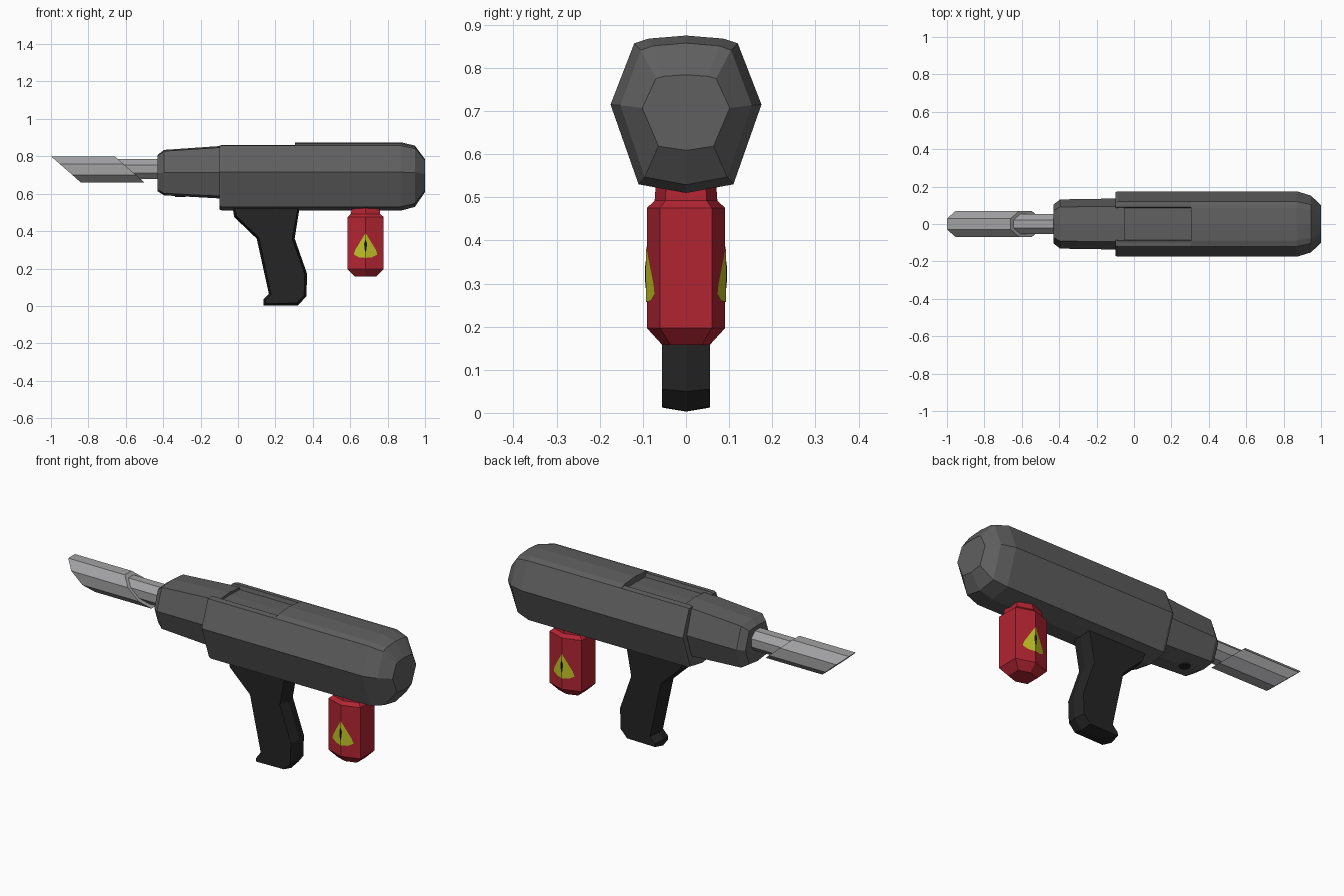
import bpy, bmesh, math
from mathutils import Vector

cube = bpy.data.objects.get("Cube")
if cube:
    bpy.data.objects.remove(cube)


def material(name, r, g, b):
    m = bpy.data.materials.new(name)
    m.use_nodes = True
    m.diffuse_color = (r, g, b, 1)
    m.node_tree.nodes["Principled BSDF"].inputs["Base Color"].default_value = (r, g, b, 1)
    return m


GREY = material("body grey", .115, .115, .115)
BLACK = material("grip black", .018, .018, .018)
SILVER = material("silver", .36, .36, .37)
RED = material("canister red", .44, .018, .032)
YELLOW = material("label yellow", .55, .55, .02)


def finish(name, bm, mat):
    bmesh.ops.recalc_face_normals(bm, faces=bm.faces)
    mesh = bpy.data.meshes.new(name)
    bm.to_mesh(mesh)
    bm.free()
    mesh.materials.append(mat)
    obj = bpy.data.objects.new(name, mesh)
    bpy.context.collection.objects.link(obj)
    return obj


def loft(name, rings, mat):
    """Skin closed rings of equal length and cap both ends."""
    bm = bmesh.new()
    loops = [[bm.verts.new(p) for p in ring] for ring in rings]
    n = len(loops[0])
    for a, b in zip(loops, loops[1:]):
        for i in range(n):
            j = (i + 1) % n
            bm.faces.new((a[i], a[j], b[j], b[i]))
    bm.faces.new(loops[0])
    bm.faces.new(loops[-1])
    return finish(name, bm, mat)


def section(x, half, sy=1, sz=1, mid=.7):
    """Mirror a half profile, running from top to bottom, into a ring at x."""
    pts = half + [(-y, z) for y, z in half[-2:0:-1]]
    return [(x, y * sy, mid + (z - mid) * sz) for y, z in pts]


# Main housing with a sunken strip on the front half of its top
flanks = [(.12, .857), (.175, .715), (.11, .53), (0, .51)]
grooved = [(0, .843), (.085, .84), (.09, .861)] + flanks
full = [(0, .875), (.085, .868), (.09, .867)] + flanks
loft("housing", [
    section(-.1, grooved, .97, .97), section(-.085, grooved), section(.305, grooved),
    section(.306, full), section(.87, full),
    section(.945, full, .87, .9), section(1, full, .58, .48)], GREY)

# Tapered nose
nose = [(0, .858), (.095, .85), (.137, .715), (.095, .585), (0, .572)]
loft("nose", [
    section(-.43, nose, .76, .68), section(-.395, nose, .96, .85),
    section(-.05, nose)], GREY)


# Barrel and slant-cut tip
def octagon(r, x, z, shear=0):
    ring = []
    for k in range(8):
        a = math.radians(22.5 + 45 * k)
        ring.append((x - shear * r * math.sin(a), r * math.cos(a), z + r * math.sin(a)))
    return ring


loft("barrel", [octagon(.058, -.69, .732), octagon(.058, -.4, .732)], SILVER)
loft("slanted_tip", [octagon(.076, -.92, .73, 1.14), octagon(.076, -.58, .73, 1.14)], SILVER)

# Grip: widest outline on the centre plane, inset outline on each side
outline = [Vector(p) for p in (
    (-.03, .53), (-.02, .475), (.1, .36), (.165, .065), (.135, .035), (.137, .003),
    (.32, .003), (.365, .05), (.37, .17), (.303, .36), (.33, .53))]


def inset(points, d):
    result = []
    for i, p in enumerate(points):
        a = (p - points[i - 1]).normalized()
        b = (points[(i + 1) % len(points)] - p).normalized()
        normal = (Vector((-a.y, a.x)) + Vector((-b.y, b.x))).normalized()
        result.append(p + normal * d)
    return result


side = inset(outline, .013)
loft("grip", [[(p.x, y, p.y) for p in pts]
              for y, pts in ((-.056, side), (0, outline), (.056, side))], BLACK)

# Six-sided canister under the rear
CX, HX, HY, EDGE = .682, .097, .06, .091


def hexagon(z, s):
    pts = [(HX, -HY), (HX, HY), (0, EDGE), (-HX, HY), (-HX, -HY), (0, -EDGE)]
    return [(CX + x * s, y * s, z) for x, y in pts]


loft("canister", [hexagon(z, s) for z, s in (
    (.157, .6), (.197, 1), (.475, 1), (.492, .8), (.54, .76))], RED)


# Warning triangles folded over the front and back edges of the canister
def folded_plate(name, half, lift, mat, s):
    bm = bmesh.new()
    for d in (-1, 1):
        verts = [bm.verts.new((CX + d * x, s * (EDGE + lift - (EDGE - HY) * x / HX), z))
                 for x, z in half]
        face = bm.faces.new(verts)
        face.normal_update()
        if face.normal.y * s < 0:
            face.normal_flip()
    mesh = bpy.data.meshes.new(name)
    bm.to_mesh(mesh)
    bm.free()
    mesh.materials.append(mat)
    bpy.context.collection.objects.link(bpy.data.objects.new(name, mesh))


for label, s in (("front", -1), ("back", 1)):
    folded_plate(label + "_warning_triangle",
                 [(0, .257), (.035, .26), (.063, .275), (.055, .3), (0, .39)], .002, YELLOW, s)
    folded_plate(label + "_warning_mark",
                 [(0, .285), (.005, .3), (.008, .335), (0, .355)], .004, BLACK, s)

# Small dark stud under the nose
bm = bmesh.new()
bmesh.ops.create_cone(bm, cap_ends=True, segments=8, radius1=.028, radius2=.028, depth=.02)
bmesh.ops.translate(bm, verts=bm.verts, vec=(-.31, 0, .592))
finish("nose_stud", bm, BLACK)
